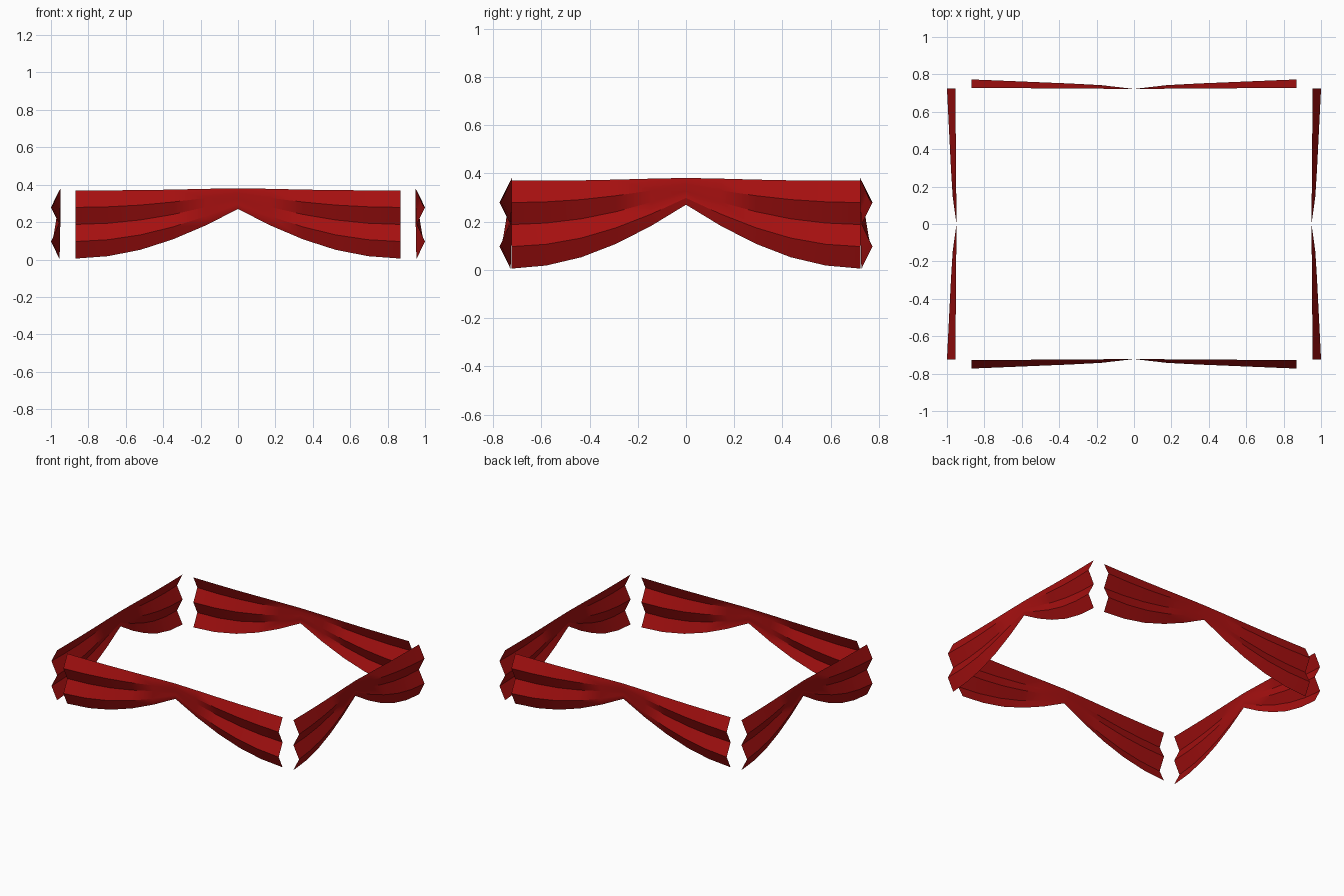
import bpy, bmesh, math
from mathutils import Matrix

if "Cube" in bpy.data.objects:
    bpy.data.objects.remove(bpy.data.objects["Cube"], do_unlink=True)

red = bpy.data.materials.new("deep red cloth")
red.use_nodes = True
colour = (0.38, 0.005, 0.005, 1)
red.diffuse_color = colour
red.node_tree.nodes["Principled BSDF"].inputs["Base Color"].default_value = colour

# Swag outline from the gathered middle to the end
TOP = [0.381, 0.378, 0.374, 0.371, 0.37, 0.37]
BOTTOM = [0.27, 0.182, 0.108, 0.052, 0.018, 0.005]
PLEAT = [0.0, 0.019, 0.027, 0.033, 0.039, 0.045]
STEPS = len(TOP) - 1
FOLDS = 4


def swag(name, half_length, distance, angle):
    """Pleated cloth sheet facing -y, turned about z to its side."""
    bm = bmesh.new()
    columns = []
    for i in range(-STEPS, STEPS + 1):
        k = abs(i)
        column = []
        for j in range(FOLDS + 1):
            z = TOP[k] + (BOTTOM[k] - TOP[k]) * j / FOLDS
            out = distance + 0.006 * k / STEPS + PLEAT[k] * (j % 2)
            column.append(bm.verts.new((half_length * i / STEPS, -out, z)))
        columns.append(column)
    for a, b in zip(columns, columns[1:]):
        for j in range(FOLDS):
            bm.faces.new((a[j], a[j + 1], b[j + 1], b[j]))
    bm.transform(Matrix.Rotation(math.radians(angle), 4, "Z"))
    mesh = bpy.data.meshes.new(name)
    bm.to_mesh(mesh)
    bm.free()
    mesh.materials.append(red)
    obj = bpy.data.objects.new(name, mesh)
    bpy.context.collection.objects.link(obj)
    # Smooth gathers, crisp pleats
    bpy.ops.object.select_all(action="DESELECT")
    obj.select_set(True)
    bpy.context.view_layer.objects.active = obj
    bpy.ops.object.shade_smooth_by_angle(angle=math.radians(30))


# Four swags around a rectangle
swag("front_swag", 0.87, 0.722, 0)
swag("left_swag", 0.724, 0.949, 90)
swag("back_swag", 0.87, 0.722, 180)
swag("right_swag", 0.724, 0.949, 270)
